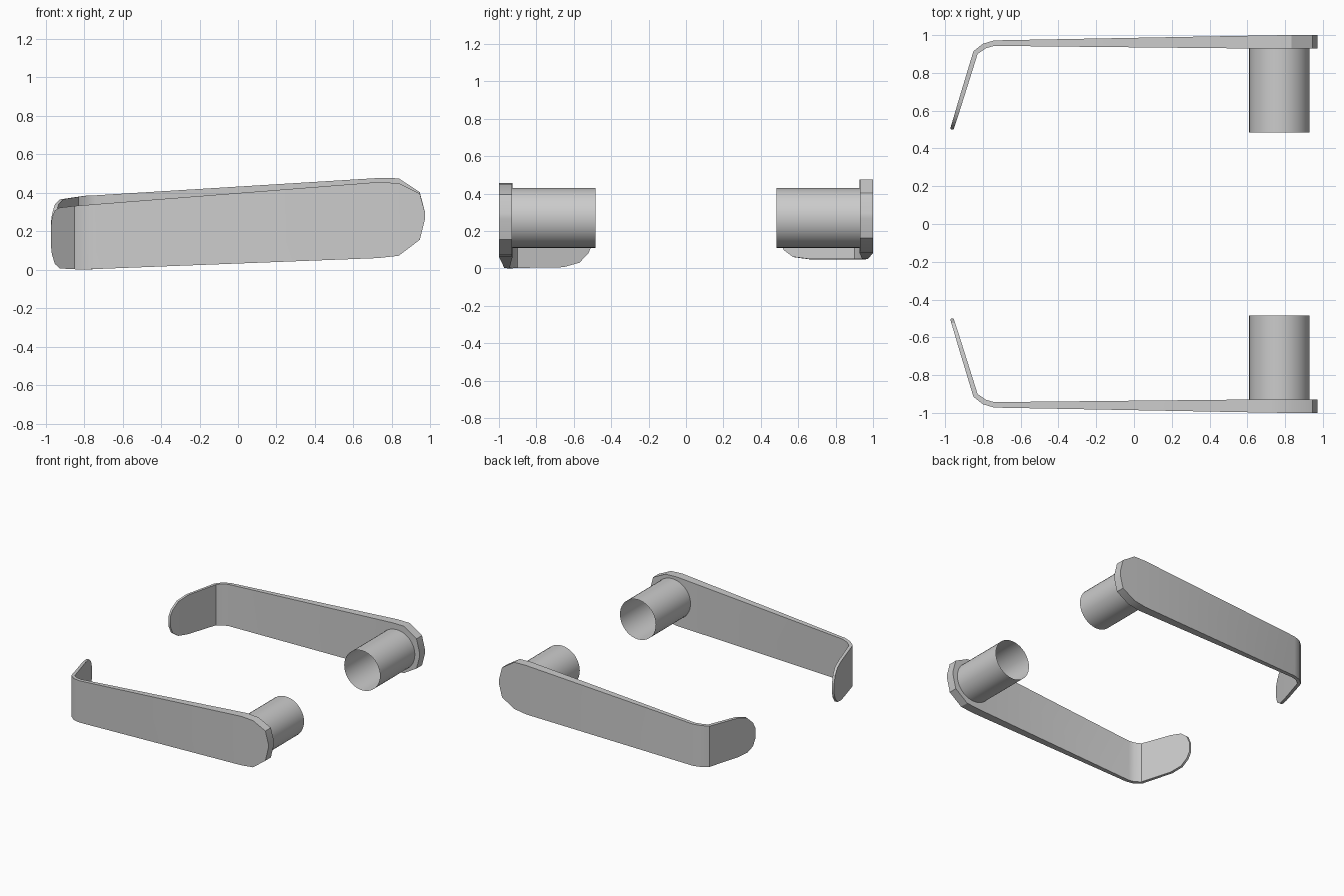
import bpy, bmesh, math

if "Cube" in bpy.data.objects:
    bpy.data.objects.remove(bpy.data.objects["Cube"])

# lever stations: outer x, outer y, inner x, inner y, bottom z, top z
STATIONS = [
    (0.972, -1.0, 0.972, -0.93, 0.265, 0.295),
    (0.945, -1.0, 0.945, -0.93, 0.155, 0.395),
    (0.835, -1.0, 0.835, -0.93, 0.072, 0.449),
    (0.73, -0.999, 0.73, -0.928, 0.06, 0.455),
    (-0.74, -0.972, -0.74, -0.943, 0.003, 0.340),
    (-0.80, -0.954, -0.785, -0.93, 0.000, 0.335),
    (-0.85, -0.915, -0.828, -0.90, 0.002, 0.331),
    (-0.927, -0.66, -0.905, -0.655, 0.006, 0.322),
    (-0.952, -0.575, -0.932, -0.57, 0.03, 0.308),
    (-0.967, -0.525, -0.948, -0.522, 0.08, 0.27),
    (-0.973, -0.502, -0.955, -0.50, 0.13, 0.21),
]
PIVOT_X, PIVOT_Z, TILT = 0.77, 0.27, 0.05


def place(x, y, z, flip):
    """The back lever is the front one turned half round its tilted long axis."""
    if flip:
        axis_z = PIVOT_Z + TILT * (x - PIVOT_X)
        return (x, -y, 2 * axis_z - z)
    return (x, y, z)


def finish(name, bm):
    bmesh.ops.recalc_face_normals(bm, faces=bm.faces)
    mesh = bpy.data.meshes.new(name)
    bm.to_mesh(mesh)
    bm.free()
    obj = bpy.data.objects.new(name, mesh)
    bpy.context.collection.objects.link(obj)
    bpy.ops.object.select_all(action='DESELECT')
    bpy.context.view_layer.objects.active = obj
    obj.select_set(True)
    bpy.ops.object.shade_smooth_by_angle(angle=math.radians(30))


def lever(name, flip):
    bm = bmesh.new()
    rings = []
    for ox, oy, ix, iy, lo, hi in STATIONS:
        corners = [(ox, oy, lo), (ox, oy, hi), (ix, iy, hi), (ix, iy, lo)]
        rings.append([bm.verts.new(place(*c, flip)) for c in corners])
    for a, b in zip(rings, rings[1:]):
        for i in range(4):
            j = (i + 1) % 4
            bm.faces.new((a[i], a[j], b[j], b[i]))
    bm.faces.new(rings[0])
    bm.faces.new(rings[-1])
    finish(name, bm)


def sleeve(name, side, n=40, r=0.16):
    # open thin-walled tube against the inner face of the lever
    bm = bmesh.new()
    rings = []
    for y in (0.93, 0.485):
        rings.append([bm.verts.new((PIVOT_X + r * math.cos(2 * math.pi * k / n), side * y,
                                    PIVOT_Z + r * math.sin(2 * math.pi * k / n)))
                      for k in range(n)])
    for k in range(n):
        m = (k + 1) % n
        bm.faces.new((rings[0][k], rings[0][m], rings[1][m], rings[1][k]))
    finish(name, bm)


# front and back door handles
for label, side in (("front", -1), ("back", 1)):
    lever(label + "_lever", side > 0)
    sleeve(label + "_spindle_sleeve", side)
